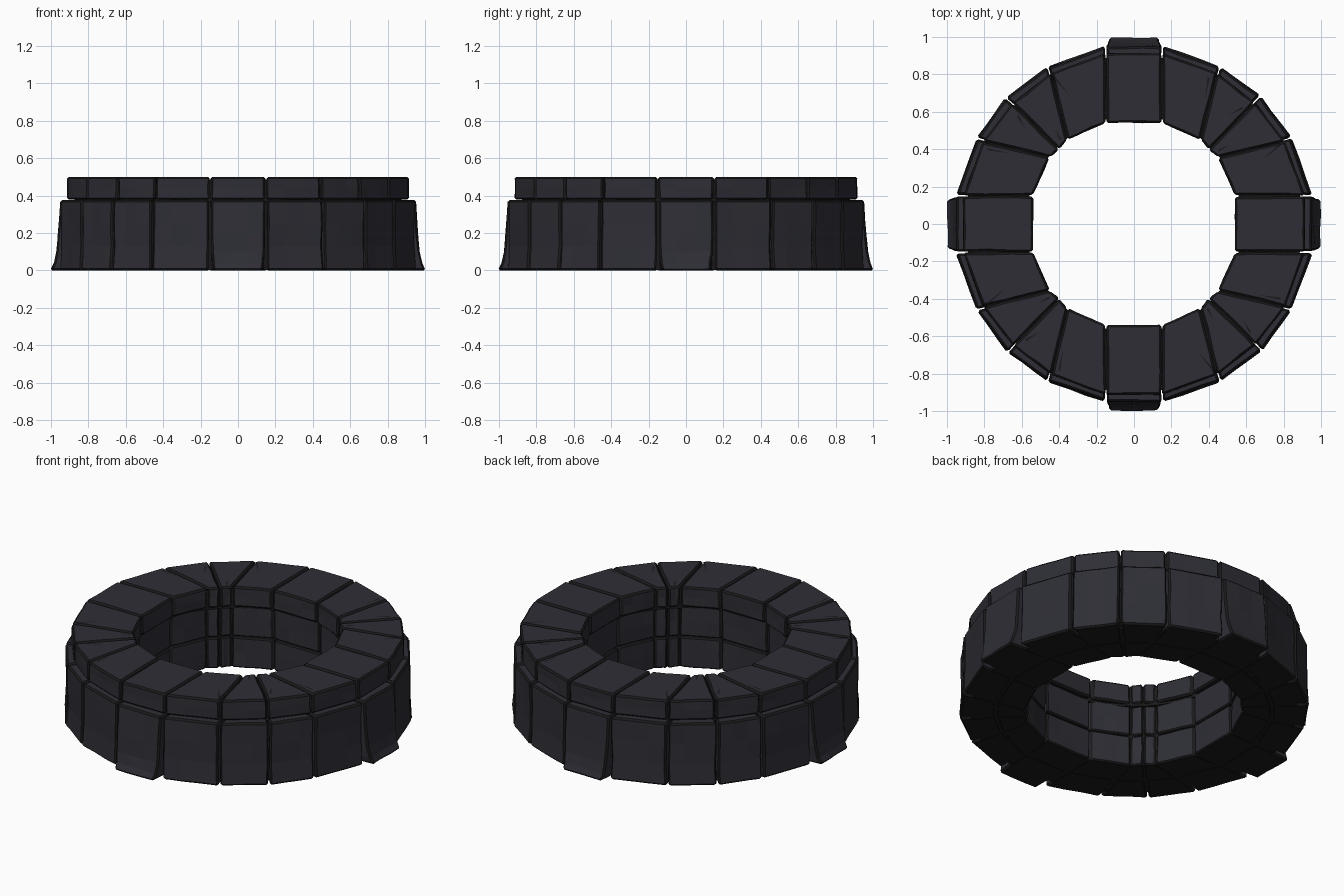
import bpy, bmesh, math, random
from mathutils import Vector

if "Cube" in bpy.data.objects:
    bpy.data.objects.remove(bpy.data.objects["Cube"])

random.seed(4)


def material(name, rgb):
    m = bpy.data.materials.new(name)
    m.diffuse_color = (*rgb, 1)
    m.use_nodes = True
    m.node_tree.nodes["Principled BSDF"].inputs["Base Color"].default_value = m.diffuse_color
    return m


STONE = material("dark slate stone", (0.027, 0.027, 0.036))
GRIME = material("black mortar", (0.010, 0.010, 0.011))


def spin(points, k):
    a = k * math.pi / 2
    c, s = round(math.cos(a)), round(math.sin(a))
    return [(x * c - y * s, x * s + y * c) for x, y in points]


def outline(poly, gap):
    """Shrink a quad for the joint and split each side so edges can look chipped."""
    cx = sum(p[0] for p in poly) / len(poly)
    cy = sum(p[1] for p in poly) / len(poly)
    pts = []
    for x, y in poly:
        d = Vector((cx - x, cy - y)).normalized() * gap
        pts.append(Vector((x, y)) + d)
    out = []
    for i, p in enumerate(pts):
        q = pts[(i + 1) % len(pts)]
        out += [p.lerp(q, t / 3) for t in range(3)]
    return out


def block(name, levels, gap=0.007, bevel=0.01, rough=0.003):
    """Loft a stone through (height, quad) levels, then chip and bevel it."""
    bm = bmesh.new()
    rings = []
    for z, poly in levels:
        rings.append([bm.verts.new((p.x + random.uniform(-rough, rough),
                                    p.y + random.uniform(-rough, rough), z))
                      for p in outline(poly, gap)])
    n = len(rings[0])
    for a, b in zip(rings, rings[1:]):
        for i in range(n):
            j = (i + 1) % n
            bm.faces.new((a[i], a[j], b[j], b[i]))
    bm.faces.new(rings[-1])
    bm.faces.new(rings[0][::-1])
    bmesh.ops.recalc_face_normals(bm, faces=bm.faces[:])
    sharp = [e for e in bm.edges if e.calc_face_angle(0) > math.radians(35)]
    bmesh.ops.bevel(bm, geom=sharp, offset=bevel, segments=1, affect='EDGES',
                    profile=0.5, material=1, clamp_overlap=True)
    bm.normal_update()
    for f in bm.faces:
        if f.normal.z < -0.9:
            f.material_index = 1
    me = bpy.data.meshes.new(name)
    bm.to_mesh(me)
    bm.free()
    me.materials.append(STONE)
    me.materials.append(GRIME)
    ob = bpy.data.objects.new(name, me)
    bpy.context.collection.objects.link(ob)
    return ob


def ring(name, r_in, r_out, z0, z1, n=64):
    """Dark mortar core that fills the joints."""
    bm = bmesh.new()
    prof = [(r_in, z0), (r_out, z0), (r_out, z1), (r_in, z1)]
    v = [[bm.verts.new((r * math.cos(2 * math.pi * i / n),
                        r * math.sin(2 * math.pi * i / n), z)) for r, z in prof]
         for i in range(n)]
    for i in range(n):
        a, b = v[i], v[(i + 1) % n]
        for k in range(4):
            m = (k + 1) % 4
            bm.faces.new((a[k], b[k], b[m], a[m]))
    bmesh.ops.recalc_face_normals(bm, faces=bm.faces[:])
    me = bpy.data.meshes.new(name)
    bm.to_mesh(me)
    bm.free()
    me.materials.append(GRIME)
    bpy.context.collection.objects.link(bpy.data.objects.new(name, me))


def scaled(points, s):
    return [(x * s, y * s) for x, y in points]


# Joint positions for one quarter, repeated four times
INNER = [(0.535, -0.15), (0.535, 0.15), (0.445, 0.355), (0.395, 0.395),
         (0.355, 0.445), (0.15, 0.535)]
OUTER = [(0.95, -0.152), (0.95, 0.152), (0.84, 0.46), (0.675, 0.685),
         (0.46, 0.84), (0.152, 0.95)]
CAP = [(0.918, -0.15), (0.918, 0.15), (0.812, 0.445), (0.65, 0.655),
       (0.445, 0.812), (0.15, 0.918)]
WALL_IN = scaled(INNER, 1.045)
MID = [((a[0] + b[0]) / 2, (a[1] + b[1]) / 2) for a, b in zip(INNER, OUTER)]

for k in range(4):
    for i in range(5):
        def quad(a, b):
            return spin([a[i], b[i], b[i + 1], a[i + 1]], k)

        # Coping stones
        block("coping_stone", [(0.378, quad(INNER, CAP)), (0.44, quad(INNER, CAP)),
                               (0.5, quad(INNER, CAP))])
        # Outer wall stones, the four main ones flare at the foot
        if i == 0:
            levels = []
            for z, x, w in [(0, 1.006, 0.135), (0.04, 0.988, 0.14), (0.1, 0.974, 0.147),
                            (0.2, 0.965, 0.15), (0.376, 0.953, 0.152)]:
                levels.append((z, spin([MID[0], (x, -w), (x, w), MID[1]], k)))
            block("flared_foot_stone", levels)
        else:
            lo = quad(MID, scaled(OUTER, 1.008))
            hi = quad(MID, OUTER)
            block("outer_wall_stone", [(0, lo), (0.13, hi), (0.25, hi), (0.376, hi)])
        # Two courses of inner wall stones
        for z0, z1 in ((0, 0.185), (0.19, 0.378)):
            q = quad(WALL_IN, MID)
            block("inner_wall_stone", [(z0, q), ((z0 + z1) / 2, q), (z1, q)],
                  gap=0.005, bevel=0.008)

# Mortar cores
ring("wall_mortar_core", 0.605, 0.90, 0.002, 0.37)
ring("coping_mortar_core", 0.58, 0.875, 0.365, 0.485)

# Thin cracks on the coping top
bm = bmesh.new()
for k in range(4):
    for r, deg, length, turn in [(0.89, 28.5, 0.13, 0.2), (0.85, 47, 0.09, -0.3),
                                 (0.88, 63, 0.12, 0.3), (0.60, 41, 0.06, 2.9)]:
        a = math.radians(deg + 90 * k)
        p = Vector((math.cos(a), math.sin(a), 0)) * r
        d = Vector((math.cos(a + turn), math.sin(a + turn), 0))
        s = Vector((-d.y, d.x, 0)) * 0.006
        z = Vector((0, 0, 0.502))
        bm.faces.new([bm.verts.new(q + z) for q in (p + s, p - d * length, p - s)])
bmesh.ops.recalc_face_normals(bm, faces=bm.faces[:])
for f in bm.faces:
    if f.normal.z < 0:
        f.normal_flip()
me = bpy.data.meshes.new("coping_cracks")
bm.to_mesh(me)
bm.free()
me.materials.append(GRIME)
bpy.context.collection.objects.link(bpy.data.objects.new("coping_cracks", me))
